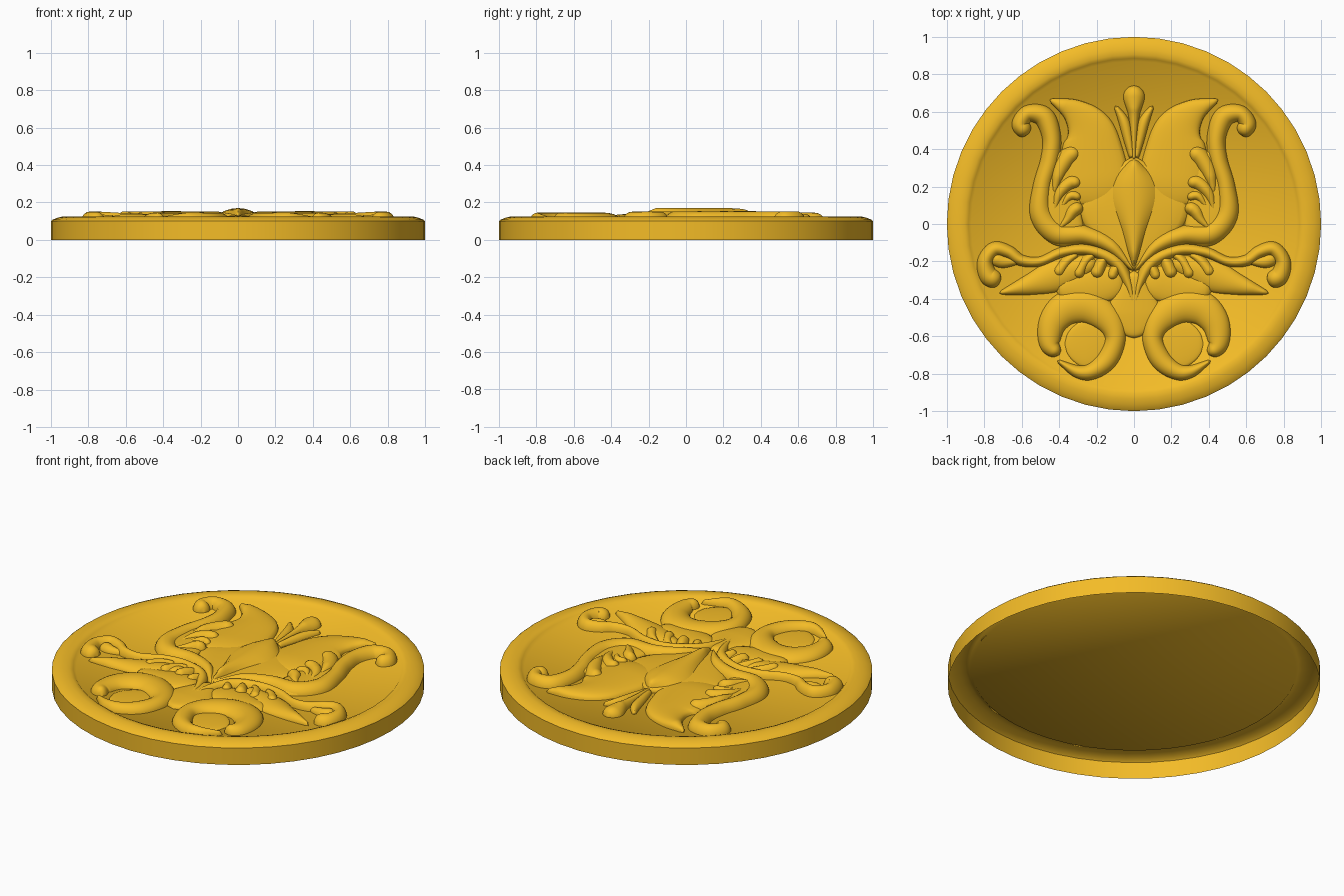
import bpy, bmesh, math
from mathutils import Vector

if "Cube" in bpy.data.objects:
    bpy.data.objects.remove(bpy.data.objects["Cube"])

FLOOR = 0.10
gold = bpy.data.materials.new("gold")
gold.diffuse_color = (0.9, 0.5, 0.02, 1)
gold.use_nodes = True
gold.node_tree.nodes["Principled BSDF"].inputs["Base Color"].default_value = gold.diffuse_color


def finish(name, bm, mirror=False):
    bmesh.ops.recalc_face_normals(bm, faces=bm.faces)
    if sum(f.normal.z * f.calc_area() for f in bm.faces) < 0:
        bmesh.ops.reverse_faces(bm, faces=bm.faces)
    me = bpy.data.meshes.new(name)
    bm.to_mesh(me)
    bm.free()
    me.materials.append(gold)
    ob = bpy.data.objects.new(name, me)
    bpy.context.collection.objects.link(ob)
    if mirror:
        ob.modifiers.new("mirror", 'MIRROR').use_mirror_merge = False
    bpy.ops.object.select_all(action='DESELECT')
    bpy.context.view_layer.objects.active = ob
    ob.select_set(True)
    bpy.ops.object.shade_smooth_by_angle(angle=math.radians(50))
    return ob


def spline(pts, n=8):
    """Smooth curve through (x, y, half_width) points."""
    p = [Vector(q) for q in pts]
    p = [2 * p[0] - p[1]] + p + [2 * p[-1] - p[-2]]
    out = []
    for i in range(1, len(p) - 2):
        a, b, c, d = p[i - 1:i + 3]
        for k in range(n):
            t = k / n
            out.append(0.5 * (2 * b + (c - a) * t + (2 * a - 5 * b + 4 * c - d) * t * t
                              + (3 * b - a - 3 * c + d) * t ** 3))
    out.append(p[-2])
    return out


def leaf(name, pts, h, mirror=True, power=0.6):
    """Carved stroke: domed section of varying width with rounded ends."""
    s = spline(pts, 10)
    dist = [0]
    for a, b in zip(s, s[1:]):
        dist.append(dist[-1] + (b.xy - a.xy).length)
    bm = bmesh.new()
    rows = []
    seg = 12
    for i, q in enumerate(s):
        t = (s[min(i + 1, len(s) - 1)].xy - s[max(i - 1, 0)].xy).normalized()
        w = max(q.z, 0.003)
        f = min(1, min(dist[i], dist[-1] - dist[i]) / w)
        f = max(0.02, math.sqrt(max(0, 1 - (1 - f) ** 2)))
        hh = h * f * min(1, 0.35 + w / 0.06)
        row = []
        for k in range(seg + 1):
            u = -math.cos(math.pi * k / seg)
            z = FLOOR + hh * max(0, 1 - u * u) ** power
            row.append(bm.verts.new((q.x - t.y * u * w * f, q.y + t.x * u * w * f, z)))
        rows.append(row)
    for r0, r1 in zip(rows, rows[1:]):
        for k in range(seg):
            bm.faces.new((r0[k], r0[k + 1], r1[k + 1], r1[k]))
    return finish(name, bm, mirror)


# Rim shell, open underneath, with a flat floor
profile = [(1, 0), (1, .10), (.99, .108), (.965, .118), (.935, .125),
           (.905, .124), (.885, .116), (.87, FLOOR)]
bm = bmesh.new()
N = 48
rings = [[bm.verts.new((r * math.cos(math.tau * i / N), r * math.sin(math.tau * i / N), z))
          for i in range(N)] for r, z in profile]
for a, b in zip(rings, rings[1:]):
    for i in range(N):
        j = (i + 1) % N
        bm.faces.new((a[i], a[j], b[j], b[i]))
bm.faces.new(rings[-1])
finish("rim_and_floor", bm)

# Central body and raised heart
leaf("body", [(0, -.25, .01), (0, -.1, .2), (0, .1, .3), (0, .25, .2), (0, .36, .02)], .036, False, .4)
leaf("heart", [(0, -.24, .01), (0, -.05, .08), (0, .12, .15), (0, .24, .13), (0, .35, .03)], .07, False, 1)

# Crown bud and side petals
leaf("bud", [(0, .34, .012), (0, .46, .018), (0, .58, .03), (0, .67, .056), (0, .74, .05)], .045, False)
leaf("bud_petal", [(.01, .35, .015), (.03, .45, .025), (.055, .55, .028), (.1, .63, .01)], .035)

# Upper leaves and their outer scrolls
leaf("upper_leaf", [(.19, .08, .19), (.22, .35, .17), (.24, .5, .13), (.32, .6, .07), (.45, .665, .008)], .038, power=.4)
leaf("leaf_web", [(.3, -.1, .08), (.4, .03, .13), (.41, .2, .13), (.41, .4, .04)], .034, power=.4)
leaf("upper_scroll", [(.56, .485, .048), (.608, .53, .045), (.565, .59, .045), (.48, .57, .055),
                      (.44, .46, .05), (.45, .34, .05), (.49, .2, .05), (.495, .05, .06),
                      (.41, -.05, .06), (.26, -.06, .05), (.12, -.12, .04), (0, -.25, .01)], .052)
for i, pts in enumerate([
        [(.29, .39, .045), (.35, .36, .05), (.4, .28, .045), (.43, .16, .015)],
        [(.28, .215, .035), (.34, .22, .042), (.4, .16, .035), (.43, .06, .012)],
        [(.28, .14, .025), (.34, .15, .03), (.39, .09, .015)],
        [(.27, .09, .032), (.32, .075, .04), (.36, .02, .03), (.42, -.04, .012)]]):
    leaf(f"upper_lobe_{i + 1}", pts, .053)

# Side branches with scroll ends, drooping lobes and tail leaf
leaf("side_branch", [(0, -.47, .008), (.03, -.32, .025), (.1, -.2, .035), (.24, -.14, .03),
                     (.38, -.15, .028), (.5, -.2, .026), (.6, -.195, .03), (.67, -.15, .035),
                     (.745, -.135, .04), (.795, -.2, .042), (.775, -.28, .05), (.71, -.295, .05)], .05)
leaf("branch_hook", [(.6, -.2, .01), (.7, -.2, .035), (.76, -.17, .04)], .035)
for i, pts in enumerate([
        [(.07, -.2, .015), (.105, -.25, .03), (.125, -.3, .03)],
        [(.15, -.17, .015), (.18, -.22, .035), (.21, -.29, .04)],
        [(.21, -.16, .015), (.26, -.2, .03), (.31, -.29, .038)],
        [(.3, -.16, .015), (.36, -.2, .03), (.42, -.28, .04)]]):
    leaf(f"branch_lobe_{i + 1}", pts, .05)
leaf("tail_leaf", [(.2, -.2, .04), (.4, -.27, .085), (.56, -.325, .055), (.72, -.37, .008)], .036)
leaf("stem_web", [(0, -.25, .03), (0, -.42, .13), (0, -.52, .14), (0, -.61, .06)], .03, False, .4)
leaf("branch_web", [(.05, -.3, .08), (.22, -.33, .1), (.42, -.35, .05)], .03, power=.4)

# Lower curls around hollow centres
leaf("lower_curl", [(.40, -.70, .03), (.45, -.64, .055), (.435, -.53, .075), (.36, -.45, .09),
                    (.25, -.44, .09), (.14, -.51, .075), (.1, -.61, .055), (.14, -.72, .055),
                    (.22, -.785, .045), (.3, -.79, .035), (.41, -.73, .008)], .045)
leaf("curl_hollow", [(.13, -.64, .12), (.26, -.64, .13), (.37, -.64, .1)], .012, power=.4)
